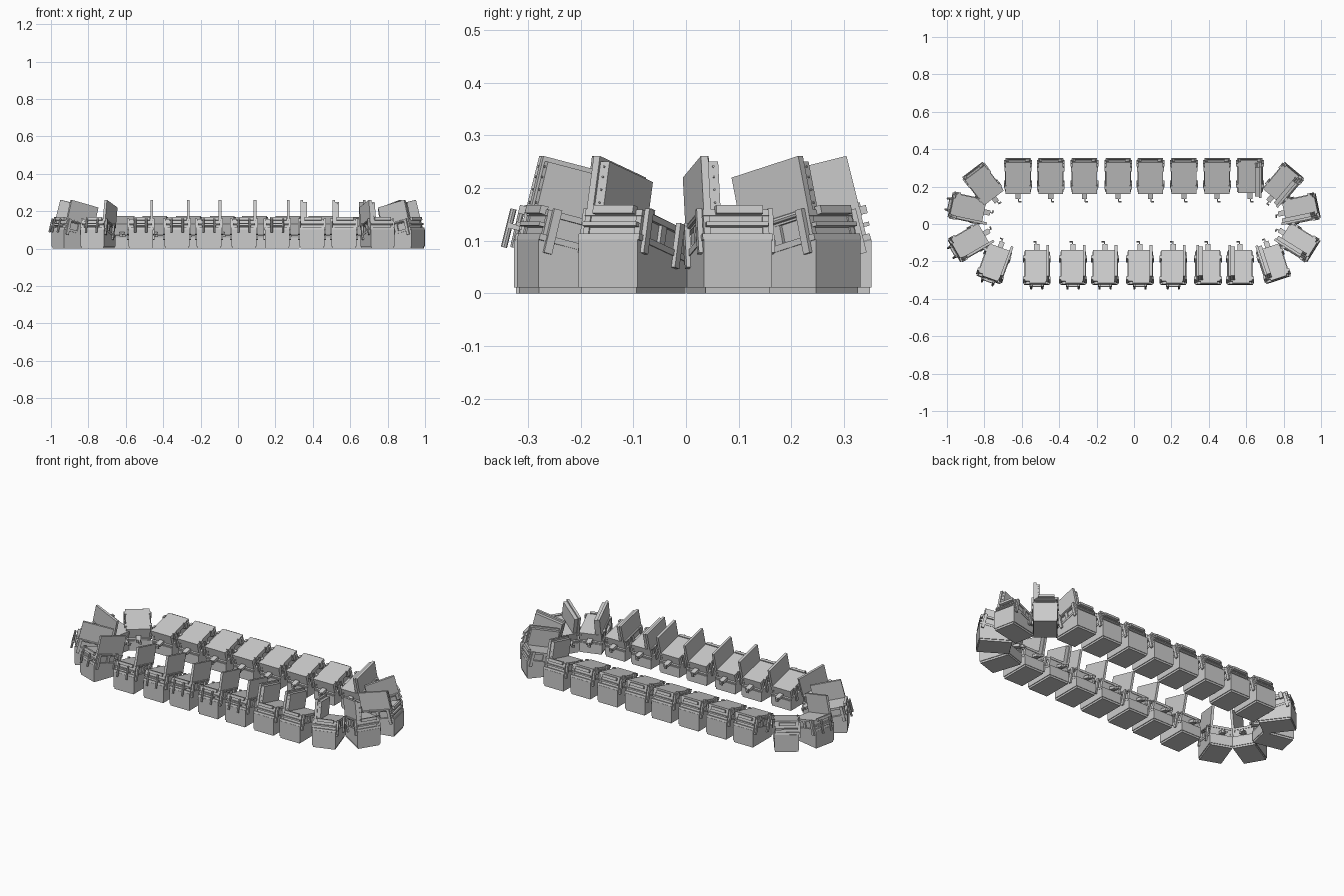
import bpy, bmesh
from math import radians, pi
from mathutils import Matrix, Vector

if "Cube" in bpy.data.objects:
    bpy.data.objects.remove(bpy.data.objects["Cube"])

TILT = Matrix.Translation((0, 0, 0.08)) @ Matrix.Rotation(radians(-14), 4, 'X')


def mesh_of(name, bm):
    me = bpy.data.meshes.new(name)
    bmesh.ops.recalc_face_normals(bm, faces=bm.faces)
    bm.to_mesh(me)
    bm.free()
    return me


def add_box(bm, x0, x1, y0, y1, z0, z1):
    m = (Matrix.Translation(((x0 + x1) / 2, (y0 + y1) / 2, (z0 + z1) / 2))
         @ Matrix.Diagonal((x1 - x0, y1 - y0, z1 - z0, 1)))
    bmesh.ops.create_cube(bm, size=1, matrix=m)


def boxes(name, *items):
    bm = bmesh.new()
    for b in items:
        add_box(bm, *b)
    return mesh_of(name, bm)


def rods(name, r, length, places, axis='Z'):
    bm = bmesh.new()
    rot = Matrix.Rotation(pi / 2, 4, axis) if axis != 'Z' else Matrix()
    for p in places:
        bmesh.ops.create_cone(bm, cap_ends=True, segments=8, radius1=r, radius2=r,
                              depth=length, matrix=Matrix.Translation(p) @ rot)
    return mesh_of(name, bm)


def extrude_profile(name, pts, x0, x1):
    bm = bmesh.new()
    f = bm.faces.new([bm.verts.new((x0, y, z)) for y, z in pts])
    g = bmesh.ops.extrude_face_region(bm, geom=[f])
    bmesh.ops.translate(bm, vec=Vector((x1 - x0, 0, 0)),
                        verts=[v for v in g['geom'] if isinstance(v, bmesh.types.BMVert)])
    return mesh_of(name, bm)


# Upright parts of one station (outer side faces -y)
plinth = boxes("plinth", (-.062, .062, -.087, .087, 0, .012))
body = extrude_profile("cabinet", [(-.09, .011), (.09, .011), (.09, .058), (-.09, .102)], -.066, .066)

# Tilted mould parts
tray = boxes("mould_tray", (-.068, .068, -.092, .09, 0, .012))
block = boxes("mould_block", (-.056, .056, -.082, .08, .011, .05))
plate = boxes("top_plate", (-.064, .064, -.086, .084, .048, .06))
posts = boxes("corner_posts", *[(sx - .006, sx + .006, sy - .009, sy + .009, .01, .05)
                                for sx in (-.057, .057) for sy in (-.076, 0, .073)])
brackets = boxes("side_brackets", *[(sx - .005, sx + .005, sy - .008, sy + .008, -.022, .064)
                                    for sx in (-.069, .069) for sy in (-.07, .045)])
front_bar = boxes("front_bar", (-.04, .05, -.098, -.083, .05, .066),
                  (-.06, .06, -.096, -.08, .026, .034))
arm = extrude_profile("guide_arm", [(.085, .014), (.125, .014), (.125, .03), (.085, .03)], -.014, .014)
hook = boxes("arm_hook", (-.006, .0, .12, .142, .016, .03), (-.018, -.003, .138, .143, .016, .03))
hinge_r = rods("hinge_pin", .006, .15, [(.064, 0, .058)], 'X')
hinge_l = rods("hinge_pin", .006, .15, [(-.064, 0, .058)], 'X')
pins = rods("clamp_pins", .006, .075, [(-.03, -.108, .018), (.03, -.108, .018)])
pin_mount = boxes("pin_mount", (-.038, .038, -.108, -.088, .018, .028))

# Lids: closed, thin open on the right, thick open on the left
lid_closed = boxes("closed_lid", (-.066, .066, -.088, .086, .06, .074))
lid_clasps = boxes("lid_clasps", *[(sx - .006, sx + .006, sy - .01, sy + .01, .04, .078)
                                   for sx in (-.067, .067) for sy in (-.05, .05)])
lid_thin = boxes("open_lid", (.052, .066, -.085, .085, .052, .165))
lid_thick = boxes("open_lid", (-.062, -.048, -.085, .085, .052, .165),
                  (-.048, -.028, -.08, .08, .06, .155))
bolts = rods("lid_bolts", .002, .004, [(-.038, -.081, z) for z in (.075, .1, .125, .145)], 'X')

COMMON_UP = [plinth, body]
COMMON = [tray, block, plate, posts, brackets, front_bar, arm, hook]
KINDS = {
    'closed': [lid_closed, lid_clasps, hinge_r],
    'right': [lid_thin, hinge_r, pins, pin_mount],
    'left': [lid_thick, bolts, hinge_l],
}

# Stations: x, y, outward angle in degrees, lid state
stations = [(x, .262, 90, 'closed') for x in (-.62, -.445, -.265, -.085, .088, .267, .444)]
stations += [(.62, .262, 90, 'left')]
stations += [(x, -.236, 270, 'right') for x in (-.52, -.326, -.155, .032, .21)]
stations += [(x, -.236, 270, 'left') for x in (.396, .567)]
stations += [
    (-.81, .22, 127, 'closed'), (-.895, .085, 168, 'right'),
    (-.885, -.1, 210, 'right'), (-.748, -.215, 250, 'right'),
    (.745, -.215, 288, 'left'), (.885, -.1, 328, 'left'),
    (.897, .08, 12, 'left'), (.8, .22, 50, 'left'),
]

for x, y, ang, kind in stations:
    base = Matrix.Translation((x, y, 0)) @ Matrix.Rotation(radians(ang + 90), 4, 'Z')
    for me in COMMON_UP + COMMON + KINDS[kind]:
        ob = bpy.data.objects.new(me.name.split('.')[0], me)
        bpy.context.collection.objects.link(ob)
        ob.matrix_world = base if me in COMMON_UP else base @ TILT
